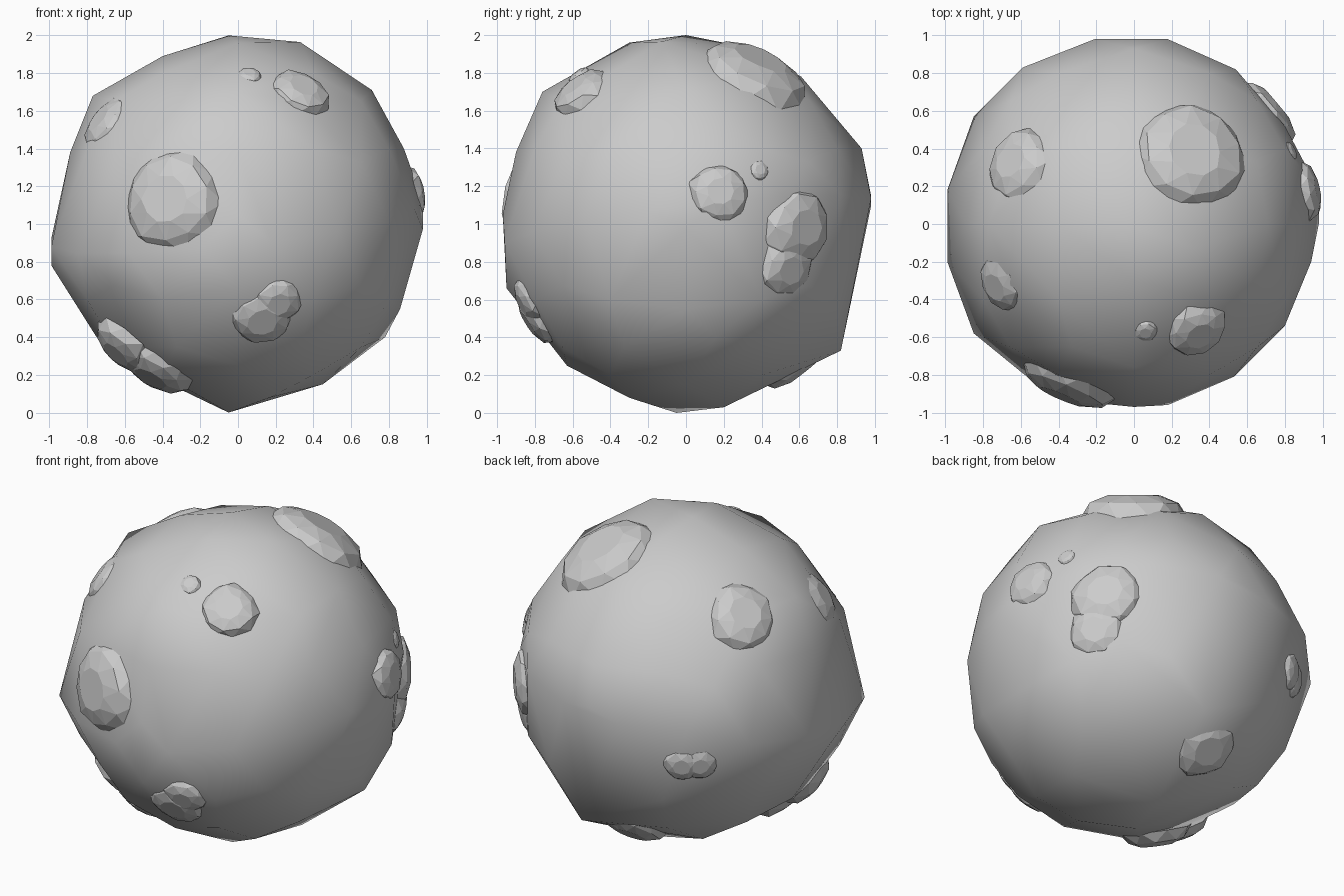
import bpy, bmesh, math, random
from mathutils import Vector
from mathutils.bvhtree import BVHTree

random.seed(4)
if "Cube" in bpy.data.objects:
    bpy.data.objects.remove(bpy.data.objects["Cube"], do_unlink=True)

CENTRE = Vector((0, 0, 1))

stone = bpy.data.materials.new("stone grey")
stone.use_nodes = True
GREY = (0.6, 0.6, 0.6, 1)
stone.diffuse_color = GREY
bsdf = next(n for n in stone.node_tree.nodes if n.type == 'BSDF_PRINCIPLED')
bsdf.inputs["Base Color"].default_value = GREY
bsdf.inputs["Roughness"].default_value = 0.9


def add_object(name, bm, smooth):
    """Turn a bmesh into a named object with the stone material."""
    bmesh.ops.recalc_face_normals(bm, faces=bm.faces[:])
    for face in bm.faces:
        face.smooth = smooth
    mesh = bpy.data.meshes.new(name)
    bm.to_mesh(mesh)
    mesh.materials.append(stone)
    obj = bpy.data.objects.new(name, mesh)
    bpy.context.collection.objects.link(obj)
    return obj


# Rock body: a hull over three crossing outlines, jutting corners and octant fillers
side_to_side = [(-.05, 2), (.71, 1.71), (.88, 1.4), (.98, .97), (.86, .55),
                (.45, .15), (-.3, .12), (-.75, .4), (-.99, .78),
                (-.89, 1.38), (-.77, 1.68), (-.4, 1.89)]
front_to_back = [(-.3, 1.96), (.3, 1.94), (.61, 1.78), (.93, 1.4), (.98, 1.15),
                 (.2, .03), (-.63, .25), (-.95, .66),
                 (-.97, 1.05), (-.9, 1.38), (-.76, 1.7)]
around = [(-.21, .98), (.18, .98), (.54, .82), (.8, .52), (.98, .18), (.94, -.2),
          (.8, -.54), (.53, -.81), (.18, -.96), (-.2, -.95), (-.58, -.8), (-.85, -.58),
          (-.99, -.2), (-.99, .18), (-.85, .57)]
corners = [(.33, -.13, 1.965), (.78, .16, .4), (.16, .82, .33), (-.05, -.05, 0),
           (.17, -.3, .08), (-.59, .83, 1.1)]

points = [Vector((x, 0, z)) for x, z in side_to_side]
points += [Vector((0, y, z)) for y, z in front_to_back]
points += [Vector((x, y, 1 + x * .1 + y * .12)) for x, y in around]
points += [Vector(c) for c in corners]
flat_patch = (-2, 2, -1)  # left out so that the rear has a broad flat facet
for sx in (-1, 1):
    for sy in (-1, 1):
        for sz in (-1, 1):
            for a, b, c in ((1, 1, 2), (2, 2, 1)):
                for d in ((a, b, c), (a, c, b), (c, a, b)):
                    way = (d[0] * sx, d[1] * sy, d[2] * sz)
                    if way != flat_patch:
                        points.append(CENTRE + Vector(way).normalized() * 0.98)

body = bmesh.new()
for p in points:
    body.verts.new(p)
hull = bmesh.ops.convex_hull(body, input=body.verts[:])
spare = {v for v in hull["geom_interior"] + hull["geom_unused"]
         if isinstance(v, bmesh.types.BMVert)}
bmesh.ops.delete(body, geom=list(spare), context='VERTS')
surface = BVHTree.FromBMesh(body)
add_object("rock_body", body, True)
body.free()


def add_lump(name, direction, radius, sides=9, sink=0):
    """Faceted flat-topped mound sitting on the rock, facing outwards."""
    way = Vector(direction).normalized()
    hit = surface.ray_cast(CENTRE + way * 3, -way)[0] - way * sink
    turn = way.to_track_quat('Z', 'Y')
    drop = radius * radius / 2
    bm = bmesh.new()
    rings = []
    for level, (spread, height) in enumerate(((1.03, -drop - .02), (.82, radius * .11),
                                              (.46, radius * .25))):
        ring = []
        for i in range(sides):
            angle = math.tau * (i + level / 2) / sides
            r = radius * spread * random.uniform(.93, 1.07)
            spot = Vector((math.cos(angle) * r, math.sin(angle) * r, height))
            ring.append(bm.verts.new(hit + turn @ spot))
        rings.append(ring)
    for low, high in zip(rings, rings[1:]):
        for i in range(sides):
            j = (i + 1) % sides
            bm.faces.new((low[i], low[j], high[i]))
            bm.faces.new((low[j], high[j], high[i]))
    bm.faces.new(rings[-1])
    bm.faces.new(rings[0][::-1])
    add_object(name, bm, False)
    bm.free()


# Lumps scattered over the rock
add_lump("top_lump", (.3, .37, .82), .32, 10, sink=.025)
add_lump("front_lump", (-.38, -.9, .13), .28, 10)
add_lump("front_low_lump", (.12, -.79, -.49), .17)
add_lump("front_low_small_lump", (.2, -.8, -.39), .14, 8)
add_lump("under_lump", (-.45, -.34, -.79), .21)
add_lump("under_side_lump", (-.63, -.35, -.67), .18)
add_lump("under_back_lump", (-.04, .58, -.74), .2, sink=.01)
add_lump("left_back_lump", (.76, .64, -.02), .22)
add_lump("left_back_small_lump", (.77, .56, -.25), .17, 8)
add_lump("left_lump", (.95, .18, .17), .16, sink=.02)
add_lump("left_pebble", (.88, .41, .3), .06, 8)
add_lump("right_back_lump", (-.65, .33, .67), .21, sink=.025)
add_lump("right_front_lump", (-.73, -.33, .55), .17, sink=.02)
add_lump("front_top_lump", (.33, -.56, .69), .17)
add_lump("front_top_pebble", (.06, -.57, .79), .07, 8)
add_lump("right_rear_pebble_a", (-.53, .8, -.15), .11, 8)
add_lump("right_rear_pebble_b", (-.62, .74, -.15), .11, 8)
